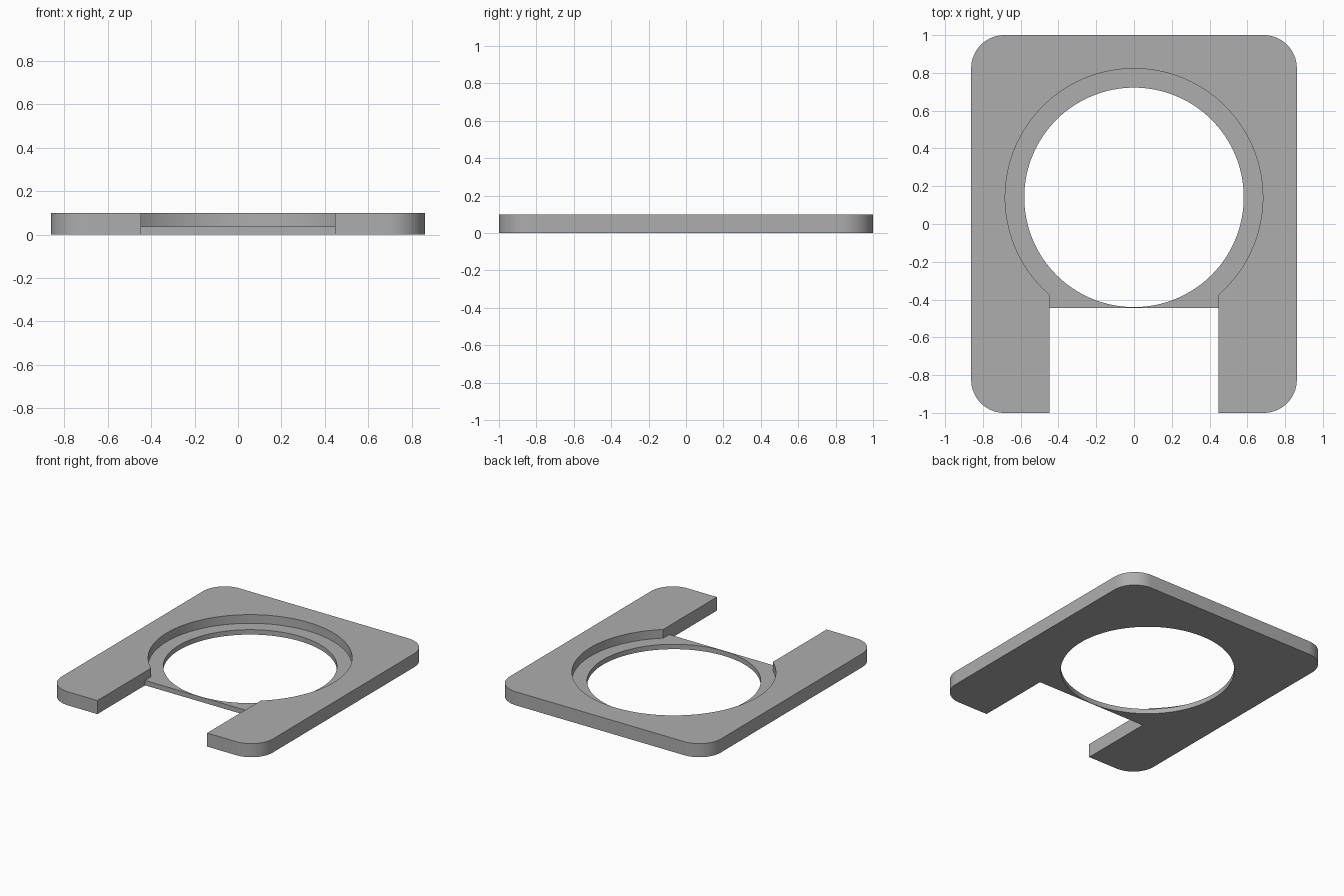
import bpy, bmesh
from math import sin, cos, pi, sqrt, asin, radians

if "Cube" in bpy.data.objects:
    bpy.data.objects.remove(bpy.data.objects["Cube"], do_unlink=True)

HALF_W, HALF_L, HEIGHT = 0.862, 1.0, 0.1
CORNER = 0.175
SLOT_X, SLOT_END = 0.448, -0.444      # front slot half width and its inner edge
CENTRE_Y, HOLE_R, SEAT_R = 0.141, 0.581, 0.682
SEAT_Z = 0.036                        # height of the recessed ledge

grey = bpy.data.materials.new("plain grey")
grey.use_nodes = True
COLOUR = (0.42, 0.42, 0.42, 1)
grey.diffuse_color = COLOUR
grey.node_tree.nodes["Principled BSDF"].inputs["Base Color"].default_value = COLOUR


def arc(cx, cy, r, start, end, steps):
    return [(cx + r * cos(start + (end - start) * i / steps),
             cy + r * sin(start + (end - start) * i / steps)) for i in range(steps + 1)]


def prism(name, outline, z0, z1):
    """Extrude a counter-clockwise outline from z0 to z1."""
    bm = bmesh.new()
    base = bm.faces.new([bm.verts.new((x, y, z0)) for x, y in outline])
    top = bmesh.ops.extrude_face_region(bm, geom=[base], use_keep_orig=True)
    verts = [v for v in top["geom"] if isinstance(v, bmesh.types.BMVert)]
    bmesh.ops.translate(bm, verts=verts, vec=(0, 0, z1 - z0))
    bmesh.ops.recalc_face_normals(bm, faces=bm.faces)
    mesh = bpy.data.meshes.new(name)
    bm.to_mesh(mesh)
    bm.free()
    mesh.materials.append(grey)
    obj = bpy.data.objects.new(name, mesh)
    bpy.context.collection.objects.link(obj)
    return obj


# Plate: rounded rectangle with a slot open to the front
ix, iy = HALF_W - CORNER, HALF_L - CORNER
right_half = ([(SLOT_X, SLOT_END), (SLOT_X, -HALF_L)]
              + arc(ix, -iy, CORNER, -pi / 2, 0, 16)
              + arc(ix, iy, CORNER, 0, pi / 2, 16))
plate = prism("plate", right_half + [(-x, y) for x, y in reversed(right_half)], 0, HEIGHT)

# Round through hole
hole = prism("hole_cutter", arc(0, CENTRE_Y, HOLE_R, 0, 2 * pi, 128)[:-1], -0.1, 0.3)

# Keyhole recess: round seat that runs straight out into the slot
half_gap = asin(SLOT_X / SEAT_R)
keyhole = arc(0, CENTRE_Y, SEAT_R, -pi / 2 + half_gap, 3 * pi / 2 - half_gap, 112)
keyhole += [(-SLOT_X, SLOT_END - 0.1), (SLOT_X, SLOT_END - 0.1)]
recess = prism("recess_cutter", keyhole, SEAT_Z, 0.3)

bpy.context.view_layer.objects.active = plate
plate.select_set(True)
for cutter in (recess, hole):
    cut = plate.modifiers.new(cutter.name, "BOOLEAN")
    cut.operation = "DIFFERENCE"
    cut.solver = "EXACT"
    cut.object = cutter
    bpy.ops.object.modifier_apply(modifier=cut.name)
    bpy.data.objects.remove(cutter, do_unlink=True)

bpy.ops.object.shade_smooth_by_angle(angle=radians(30))
